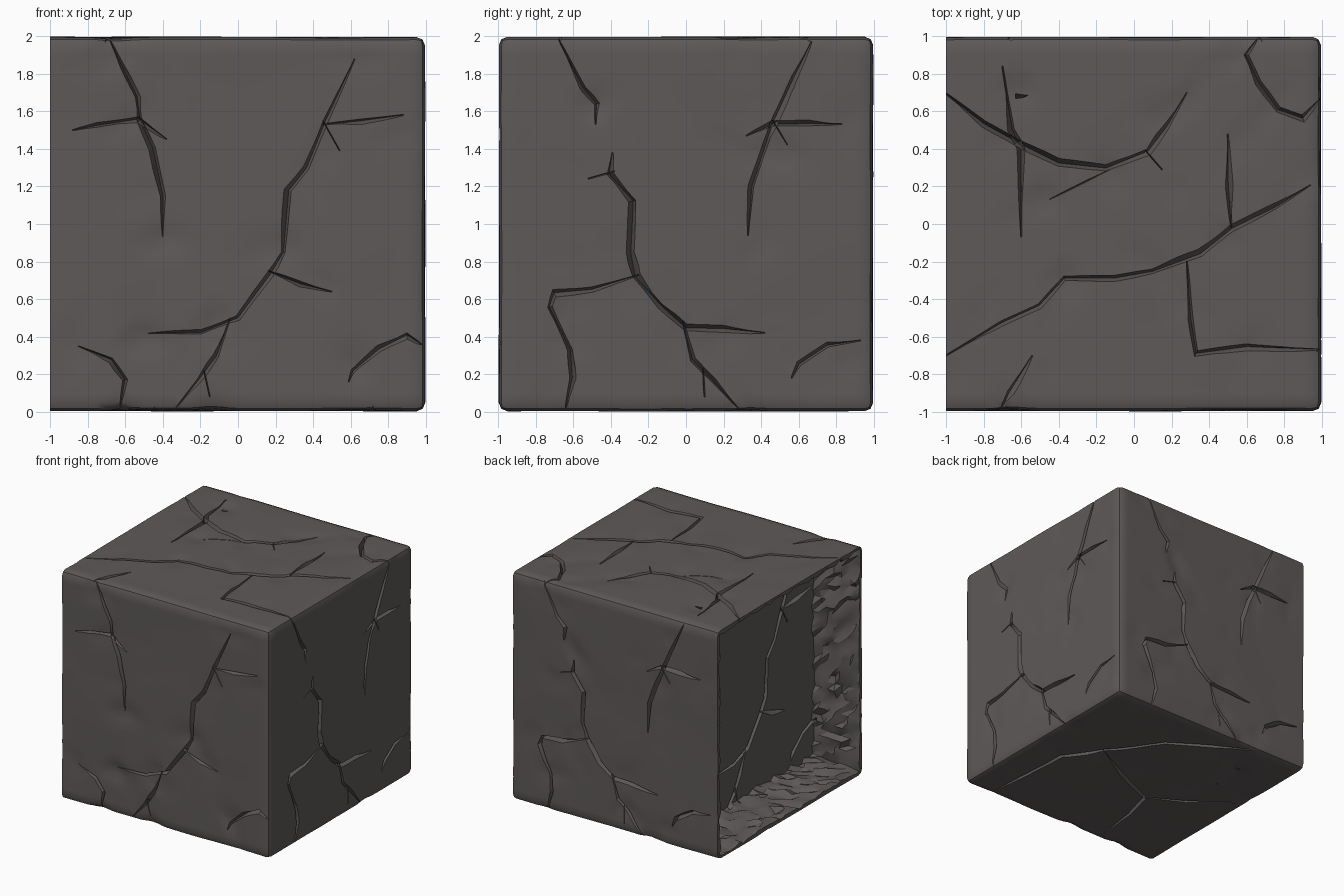
import bpy, bmesh, math, random
from mathutils import Vector, noise, kdtree

if "Cube" in bpy.data.objects:
    bpy.data.objects.remove(bpy.data.objects["Cube"])

random.seed(4)
stone = bpy.data.materials.new("dark stone")
stone.diffuse_color = (0.113, 0.101, 0.099, 1)
stone.use_nodes = True
stone.node_tree.nodes["Principled BSDF"].inputs["Base Color"].default_value = stone.diffuse_color

# Crack paths, each in the 2D coordinates of its face
front_cracks = [
    [(-.7, 2.02), (-.62, 1.85), (-.53, 1.68), (-.53, 1.55), (-.46, 1.4), (-.4, 1.15), (-.4, .93)],
    [(-.88, 1.5), (-.75, 1.53), (-.53, 1.55), (-.38, 1.45)],
    [(.62, 1.88), (.47, 1.55), (.36, 1.3), (.26, 1.18), (.24, .85), (.17, .73), (0, .5), (-.2, .43), (-.48, .42)],
    [(.45, 1.53), (.65, 1.54), (.88, 1.58)],
    [(.45, 1.55), (.54, 1.39)],
    [(.16, .75), (.33, .68), (.5, .64)],
    [(-.04, .5), (-.12, .3), (-.2, .17), (-.34, .01)],
    [(-.18, .22), (-.15, .08)],
    [(-.85, .35), (-.68, .27), (-.6, .17), (-.63, .0)],
    [(.59, .16), (.61, .22), (.75, .34), (.9, .4), (.98, .36)],
]
right_cracks = [
    [(-.68, 1.99), (-.55, 1.72), (-.47, 1.64), (-.48, 1.53)],
    [(-.39, 1.38), (-.4, 1.27), (-.29, 1.12), (-.3, .85), (-.26, .73), (-.14, .56), (0, .45), (.2, .44), (.42, .42)],
    [(-.38, 1.28), (-.52, 1.24)],
    [(-.25, .73), (-.5, .65), (-.7, .63), (-.72, .56), (-.62, .33), (-.6, .18), (-.64, .01)],
    [(-.02, .48), (.04, .28), (.15, .17), (.28, .02)],
    [(.09, .23), (.1, .08)],
    [(.67, 1.97), (.58, 1.78), (.47, 1.53), (.41, 1.4), (.34, 1.2), (.33, .94)],
    [(.32, 1.47), (.46, 1.54), (.65, 1.54), (.83, 1.53)],
    [(.46, 1.55), (.54, 1.42)],
    [(.56, .18), (.6, .26), (.75, .36), (.93, .38)],
]
top_cracks = [
    [(-1.02, -.71), (-.7, -.53), (-.5, -.44), (-.37, -.29), (-.1, -.29), (.1, -.25), (.35, -.15), (.52, -.02), (.75, .1), (.94, .21)],
    [(.52, -.02), (.51, .2), (.5, .48)],
    [(.28, -.2), (.3, -.5), (.33, -.69), (.6, -.66), (1, -.67)],
    [(-1.02, .71), (-.8, .53), (-.6, .42), (-.4, .33), (-.15, .3), (.08, .38), (.17, .52), (.28, .7)],
    [(-.7, .84), (-.66, .5), (-.6, .4), (-.6, -.07)],
    [(.06, .39), (.15, .29)],
    [(.66, .99), (.6, .9), (.66, .75), (.77, .61), (.9, .56), (1, .68)],
    [(-.72, -1), (-.65, -.9), (-.54, -.7)],
    [(-.13, .29), (-.45, .13)],
]
bottom_cracks = [
    [(.72, -1), (.7, -.6), (.66, -.14), (.45, .15), (.15, .58), (-.2, .8), (-.55, 1)],
    [(.47, .15), (.1, -.05), (-.3, -.22), (-.38, -.5), (-.45, -1)],
    [(-.28, -.22), (-.6, -.05), (-.95, .2)],
]
# Face frames: origin, horizontal, vertical, outward
FACES = [
    (front_cracks, (0, -1, 0), (1, 0, 0), (0, 0, 1), (0, -1, 0)),
    (right_cracks, (1, 0, 0), (0, 1, 0), (0, 0, 1), (1, 0, 0)),
    (right_cracks, (0, 1, 0), (-1, 0, 0), (0, 0, 1), (0, 1, 0)),
    (front_cracks, (-.6, 0, 0), (0, -1, 0), (0, 0, 1), (-1, 0, 0)),
    (top_cracks, (0, 0, 2), (1, 0, 0), (0, 1, 0), (0, 0, 1)),
    (bottom_cracks, (0, 0, 0), (1, 0, 0), (0, 1, 0), (0, 0, -1)),
]


def make_object(name, bm):
    bmesh.ops.recalc_face_normals(bm, faces=bm.faces[:])
    me = bpy.data.meshes.new(name)
    bm.to_mesh(me)
    bm.free()
    me.materials.append(stone)
    ob = bpy.data.objects.new(name, me)
    bpy.context.collection.objects.link(ob)
    return ob


def add_wedge(bm, pts, n):
    """Tapered V-shaped prism following a crack path."""
    rings = []
    last = len(pts) - 1
    for i, p in enumerate(pts):
        t = (pts[min(i + 1, last)] - pts[max(i - 1, 0)]).normalized()
        s = n.cross(t)
        end = i in (0, last)
        w = .004 if end else random.uniform(.014, .024)
        d = .03 if end else .065
        k = (d + .03) / d
        skew = random.uniform(-.6, .6) * w
        rings.append([bm.verts.new(p + n * .03 + s * w * k),
                      bm.verts.new(p + n * .03 - s * w * k),
                      bm.verts.new(p - n * d + s * skew)])
    for a, b in zip(rings, rings[1:]):
        for j in range(3):
            k = (j + 1) % 3
            # split quads so every face is planar
            bm.faces.new((a[j], a[k], b[k]))
            bm.faces.new((a[j], b[k], b[j]))
    bm.faces.new(rings[0])
    bm.faces.new(rings[-1])


# Crack cutter for all faces
bm = bmesh.new()
crack_points = []
for cracks, o, u, v, n in FACES:
    o, u, v, n = map(Vector, (o, u, v, n))
    for path in cracks:
        pts = [o + u * a + v * b for a, b in path]
        add_wedge(bm, pts, n)
        crack_points += pts
crack_cutter = make_object("crack_cutter", bm)
crack_cutter.hide_render = True
tree = kdtree.KDTree(len(crack_points))
for i, p in enumerate(crack_points):
    tree.insert(p, i)
tree.balance()

# Recess cutter: open left side with rough, pebbly walls
bm = bmesh.new()
SIDE, DEPTH = 30, 7
rings = []
for r in range(DEPTH + 1):
    f = r / DEPTH
    x = -1.03 + .43 * f
    ring = []
    for i in range(SIDE * 4):
        q, t = divmod(i, SIDE)
        t = -1 + 2 * t / SIDE
        y, z = [(t, -1), (1, t), (-t, 1), (-1, -t)][q]
        amp = .006 if r < 1 else .032
        h = .972 - .07 * f + random.uniform(-amp, amp * .6)
        jx = random.uniform(-.02, .02) if 0 < r < DEPTH else 0
        ring.append(bm.verts.new((x + jx, y * h, 1 + z * h)))
    rings.append(ring)
for a, b in zip(rings, rings[1:]):
    for i in range(SIDE * 4):
        j = (i + 1) % (SIDE * 4)
        bm.faces.new((a[i], a[j], b[j]))
        bm.faces.new((a[i], b[j], b[i]))
bm.faces.new(rings[0])
bm.faces.new(rings[-1])
recess_cutter = make_object("recess_cutter", bm)
recess_cutter.hide_render = True

# Stone block: rounded cube with gentle dents, sharp rim on the left
bm = bmesh.new()
bmesh.ops.create_cube(bm, size=2)
bmesh.ops.subdivide_edges(bm, edges=bm.edges[:], cuts=39, use_grid_fill=True)
R = .05
for vert in bm.verts:
    p = vert.co.copy()
    c = Vector((min(p.x, 1 - R), max(R - 1, min(1 - R, p.y)), max(R - 1, min(1 - R, p.z))))
    n = p - c
    p.z += 1
    c.z += 1
    if n.length > 1e-6:
        n.normalize()
        dist = tree.find(p)[2]
        dent = .006 * (1 + noise.noise(p * 1.7))
        dent += .03 * math.exp(-(dist / .14) ** 2) * max(0, noise.noise(p * 4 + Vector((7, 3, 1))))
        p = c + n * (R - dent)
    vert.co = p
bmesh.ops.triangulate(bm, faces=bm.faces[:])
block = make_object("cracked_stone_block", bm)

# Carve recess, then cracks
bpy.context.view_layer.objects.active = block
block.select_set(True)
for cutter in (recess_cutter, crack_cutter):
    mod = block.modifiers.new("carve", 'BOOLEAN')
    mod.operation = 'DIFFERENCE'
    mod.solver = 'EXACT'
    mod.use_self = cutter is crack_cutter
    mod.object = cutter
    bpy.ops.object.modifier_apply(modifier=mod.name)
    bpy.data.objects.remove(cutter)
bpy.ops.object.shade_smooth_by_angle(angle=math.radians(28))
